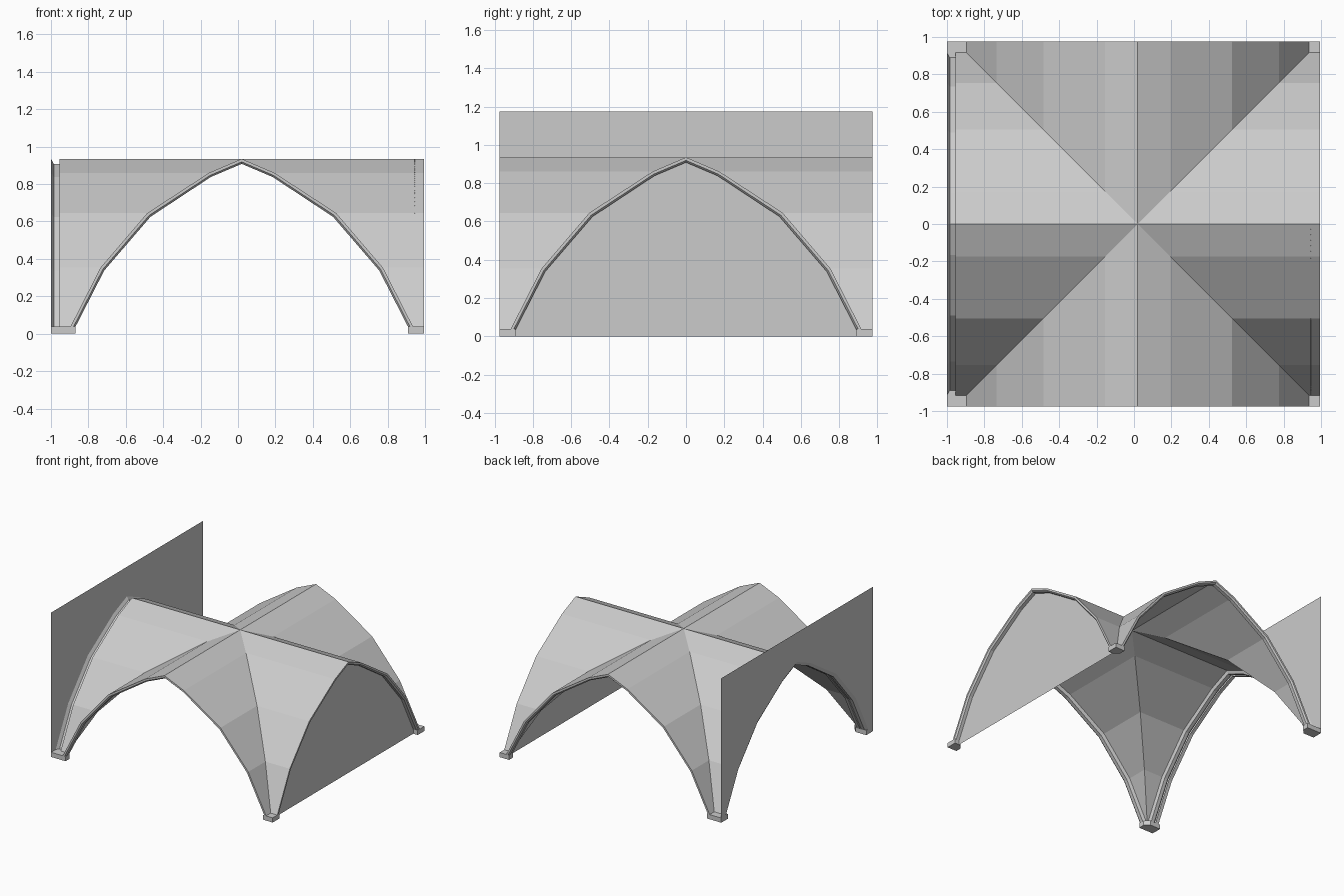
import bpy, bmesh
from math import pi
from mathutils import Matrix, Vector

cube = bpy.data.objects.get("Cube")
if cube:
    bpy.data.objects.remove(cube, do_unlink=True)

CX = 0.02            # vault centre along x
R = 0.975            # half width of the vault
WALL_X, WALL_TOP = -1.0, 1.175

stone = bpy.data.materials.new("pale_grey_stone")
stone.use_nodes = True
GREY = (0.6, 0.6, 0.6, 1)
stone.diffuse_color = GREY
stone.node_tree.nodes["Principled BSDF"].inputs["Base Color"].default_value = GREY

# Half arch from crown to springing: outer and inner edge of the rib
OUTER = [(0, 0.935), (0.175, 0.86), (0.505, 0.645), (0.755, 0.353), (0.935, 0)]
INNER = [(0, 0.908), (0.165, 0.838), (0.488, 0.625), (0.735, 0.338), (0.908, 0)]


def full(half):
    """Mirror a half arch into a whole one, left springing to right."""
    return [(-u, z) for u, z in half[:0:-1]] + half


def inset(t):
    """Arch between the outer (t=0) and inner (t=1) edge."""
    return [(a[0] + (b[0] - a[0]) * t, a[1] + (b[1] - a[1]) * t)
            for a, b in zip(full(OUTER), full(INNER))]


def make(name, faces, solid=False):
    """Object from a list of polygons, with shared corners welded."""
    bm = bmesh.new()
    for pts in faces:
        bm.faces.new([bm.verts.new(p) for p in pts])
    bmesh.ops.remove_doubles(bm, verts=bm.verts, dist=0.0005)
    if solid:
        bmesh.ops.recalc_face_normals(bm, faces=bm.faces)
    mesh = bpy.data.meshes.new(name)
    bm.to_mesh(mesh)
    bm.free()
    mesh.materials.append(stone)
    ob = bpy.data.objects.new(name, mesh)
    bpy.context.collection.objects.link(ob)
    return ob


def turned(faces, k):
    """Quarter turns about the vault centre."""
    m = Matrix.Translation((CX, 0, 0)) @ Matrix.Rotation(k * pi / 2, 4, "Z")
    return [[m @ Vector(p) for p in f] for f in faces]


def loft(rows, closed=False):
    """Quads between neighbouring rows of points."""
    pairs = list(zip(rows, rows[1:])) + ([(rows[-1], rows[0])] if closed else [])
    return [[a[i], a[i + 1], b[i + 1], b[i]]
            for a, b in pairs for i in range(len(a) - 1)]


# Vault webs: each facet runs from the diagonal groin to the edge
web = []
for (u, z), (v, w) in zip(OUTER, OUTER[1:]):
    quad = [(u, -u, z), (u, -R, z), (v, -R, w), (v, -v, w)]
    mirror = [(-x, y, h) for x, y, h in reversed(quad)]
    for q in (quad, mirror):
        web.append([p for i, p in enumerate(q) if p not in q[:i]])
make("vault_webs", [f for k in range(4) for f in turned(web, k)])

# Chamfered edge ribs under the four open ends
section = [(R, 0), (R, 0.6), (R - 0.012, 1), (R - 0.04, 1), (R - 0.05, 0)]
rows = [[(u, -d, z) for u, z in inset(t)] for d, t in section]
rib = loft(rows, closed=True)
rib += [[row[end] for row in rows] for end in (0, -1)]
for k, side in enumerate(("front", "left", "back", "right")):
    make(side + "_rib", turned(rib, k), solid=True)

# Footing pads with the inner corner cut off
A, C, H = 0.89, 0.925, 0.038
plan = [(A, C), (C, A), (R, A), (R, R), (A, R)]
low = [(x, y, 0) for x, y in plan + plan[:1]]
high = [(x, y, H) for x, y in plan + plan[:1]]
pad = loft([low, high]) + [low[:-1], high[:-1]]
for k, side in enumerate(("back_left", "back_right", "front_right", "front_left")):
    make(side + "_footing", turned(pad, k), solid=True)

# Flat wall with an arched opening
arch = full(OUTER)
wall = [(WALL_X, y, z) for y, z in
        [(-R, 0), (-R, WALL_TOP), (R, WALL_TOP), (R, 0)] + arch[::-1]]
make("arched_wall", [wall])

# Lining of the opening, between wall and vault
lining = [[(x, y, z) for y, z in inset(t)]
          for x, t in ((WALL_X, 0), (WALL_X + 0.015, 1), (CX - R, 1))]
make("opening_lining", loft(lining))

# Wall-side footing extensions
for s, side in ((-1, "front"), (1, "back")):
    x0, x1, y0, y1 = WALL_X, CX - R, s * A, s * R
    ring = [(x0, y0), (x1, y0), (x1, y1), (x0, y1), (x0, y0)]
    lo, hi = [[(x, y, z) for x, y in ring] for z in (0, H)]
    make(side + "_wall_footing", loft([lo, hi]) + [lo[:-1], hi[:-1]], solid=True)

# Panel closing the opposite arch
make("arch_panel", [[(CX + R - 0.04, y, z) for y, z in arch[::-1]]])
